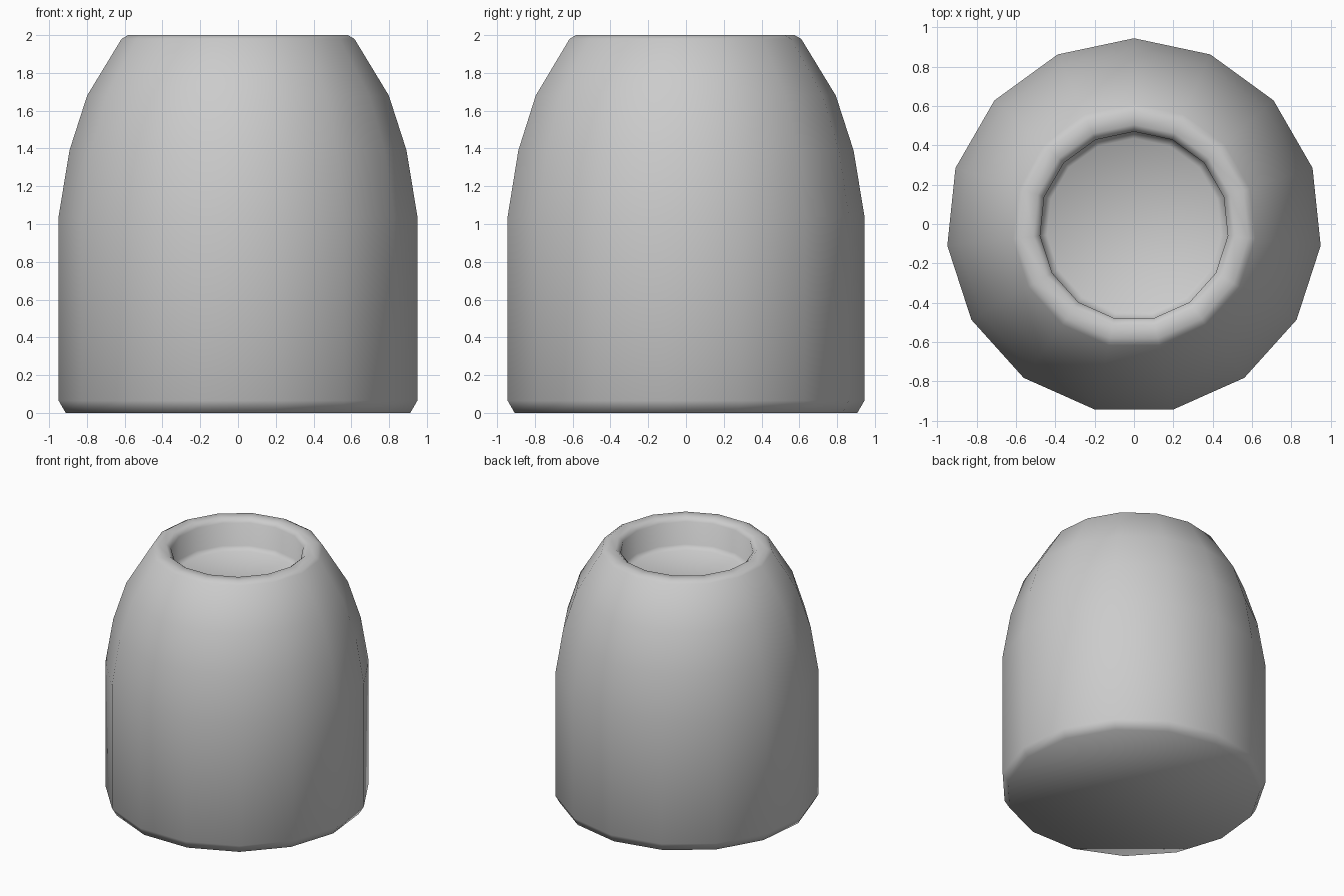
import bpy, bmesh, math

if "Cube" in bpy.data.objects:
    bpy.data.objects.remove(bpy.data.objects["Cube"])

SIDES = 15
CENTRE_Y = -0.01

# Profile (radius, height): base, chamfer, body, shoulder, rim, recess wall, recess floor
profile = [
    (0.917, 0.0), (0.955, 0.065), (0.955, 1.04), (0.897, 1.39),
    (0.803, 1.68), (0.62, 1.98), (0.585, 2.0), (0.515, 2.0),
    (0.48, 1.97), (0.48, 1.79), (0.445, 1.76),
]

bm = bmesh.new()
rings = []
for r, z in profile:
    ring = []
    for i in range(SIDES):
        a = 2 * math.pi * i / SIDES + math.pi / 2
        ring.append(bm.verts.new((r * math.cos(a), r * math.sin(a) + CENTRE_Y, z)))
    rings.append(ring)

# Walls between neighbouring rings
for lower, upper in zip(rings, rings[1:]):
    for i in range(SIDES):
        j = (i + 1) % SIDES
        bm.faces.new((lower[i], lower[j], upper[j], upper[i]))

# Underside and recess floor
bm.faces.new(rings[0][::-1])
bm.faces.new(rings[-1])
for f in bm.faces:
    f.smooth = True

mesh = bpy.data.meshes.new("tapered_cap")
bm.to_mesh(mesh)
bm.free()
cap = bpy.data.objects.new("tapered_cap", mesh)
bpy.context.collection.objects.link(cap)
